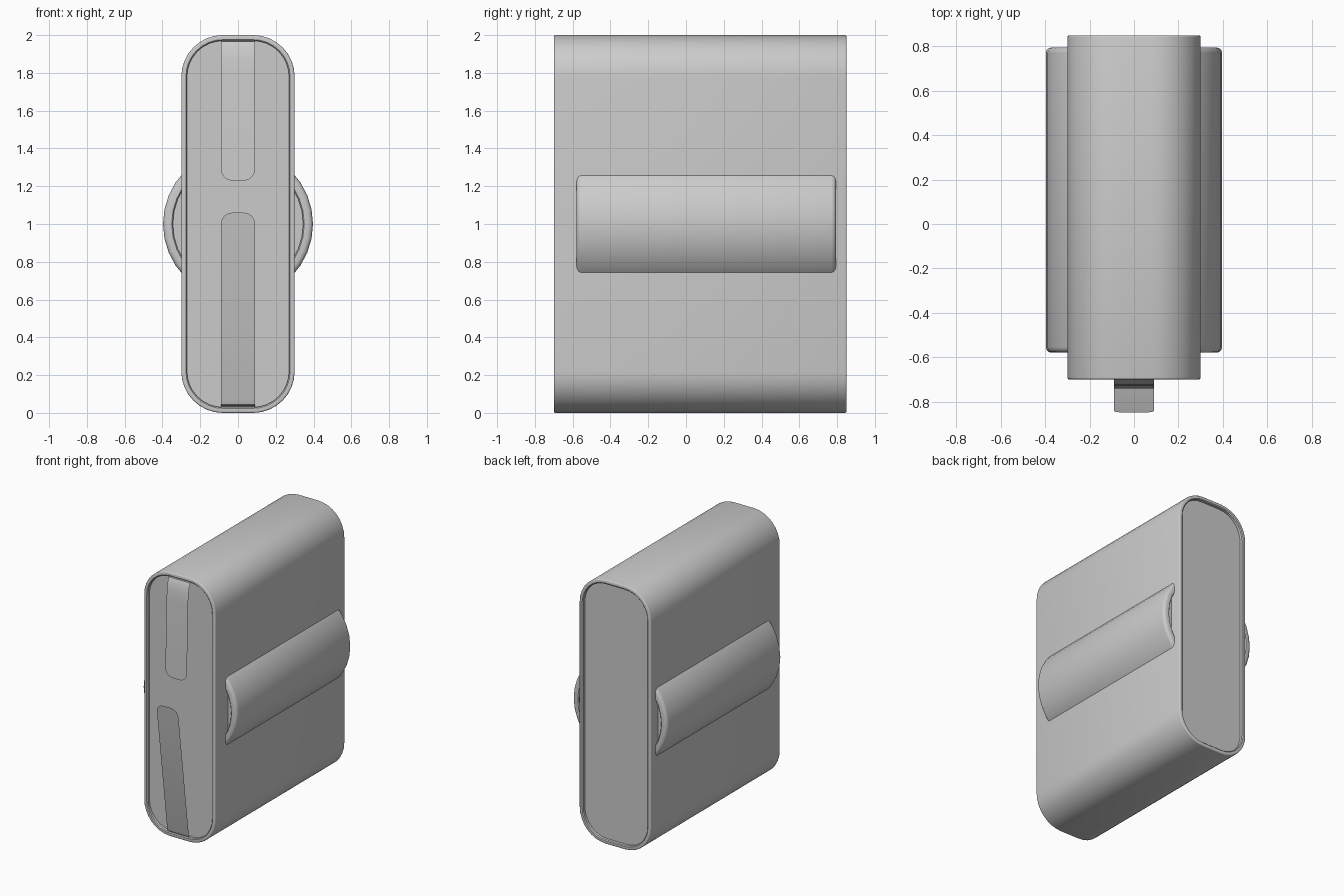
import bpy
import bmesh
from math import sin, cos, pi, radians

if "Cube" in bpy.data.objects:
    bpy.data.objects.remove(bpy.data.objects["Cube"])


def finish(bm, name):
    mesh = bpy.data.meshes.new(name)
    bm.to_mesh(mesh)
    bm.free()
    ob = bpy.data.objects.new(name, mesh)
    bpy.context.collection.objects.link(ob)
    bpy.ops.object.select_all(action='DESELECT')
    bpy.context.view_layer.objects.active = ob
    ob.select_set(True)
    bpy.ops.object.shade_smooth_by_angle(angle=radians(35))
    return ob


def loft(name, section, rings):
    """Closed solid through (inset, y) rings of one x-z section."""
    bm = bmesh.new()
    loops = [[bm.verts.new((x, y, z)) for x, z in section(i)] for i, y in rings]
    for a, b in zip(loops, loops[1:]):
        n = len(a)
        for k in range(n):
            bm.faces.new((a[k], a[(k + 1) % n], b[(k + 1) % n], b[k]))
    bm.faces.new(loops[0])
    bm.faces.new(loops[-1])
    bmesh.ops.recalc_face_normals(bm, faces=bm.faces)
    return finish(bm, name)


def rounded_rect(inset, hx=0.3, hz=1.0, r=0.22, seg=8):
    pts = []
    for q, (sx, sz) in enumerate([(1, 1), (-1, 1), (-1, -1), (1, -1)]):
        for k in range(seg + 1):
            t = (q + k / seg) * pi / 2
            pts.append((sx * (hx - r) + (r - inset) * cos(t),
                        1 + sz * (hz - r) + (r - inset) * sin(t)))
    return pts


def circle(inset, r=0.397, n=32):
    return [((r - inset) * cos(2 * pi * k / n), 1 + (r - inset) * sin(2 * pi * k / n))
            for k in range(n)]


def rimmed(y0, y1, lip, edge, depth):
    """Rings for a raised rounded rim with a recessed panel at both ends."""
    arc = [(edge * (1 - cos(t)), edge * (1 - sin(t))) for t in (pi / 2, pi / 3, pi / 6, 0)]
    prof = [(lip, depth), (lip, 0.006), (lip - 0.006, 0)] + arc
    return [(i, y0 + d) for i, d in prof] + [(i, y1 - d) for i, d in reversed(prof)]


def strap(name, path, half=0.09, r=0.06):
    """Thin ribbon along (y, z) points whose last end has rounded corners."""
    (ya, za), (yb, zb) = path[-2:]
    length = ((yb - ya) ** 2 + (zb - za) ** 2) ** 0.5
    dy, dz = (yb - ya) / length, (zb - za) / length
    rows = [(y, z, half) for y, z in path[:-1]]
    for k in range(7):
        t = k / 6 * pi / 2
        d = r * (1 - sin(t))
        rows.append((yb - dy * d, zb - dz * d, half - r + r * cos(t)))
    if dz < 0:
        rows.reverse()          # keep faces pointing to the front
    bm = bmesh.new()
    pairs = [(bm.verts.new((-w, y, z)), bm.verts.new((w, y, z))) for y, z, w in rows]
    for (a, b), (c, d) in zip(pairs, pairs[1:]):
        bm.faces.new((a, b, d, c))
    return finish(bm, name)


# Case with shallow recessed ends
loft("case", rounded_rect, rimmed(-0.70, 0.85, 0.03, 0.008, 0.025))

# Barrel crossing the case, bulging out of both sides
loft("barrel", circle, rimmed(-0.58, 0.795, 0.052, 0.025, 0.03))

# Front straps, hanging from the top and rising from the bottom
strap("upper_strap", [(-0.675, 1.97), (-0.70, 1.965), (-0.712, 1.94), (-0.722, 1.88),
                      (-0.728, 1.80), (-0.742, 1.23)])
strap("lower_strap", [(-0.675, 0.035), (-0.70, 0.036), (-0.712, 0.045),
                      (-0.72, 0.07), (-0.85, 1.06)])
